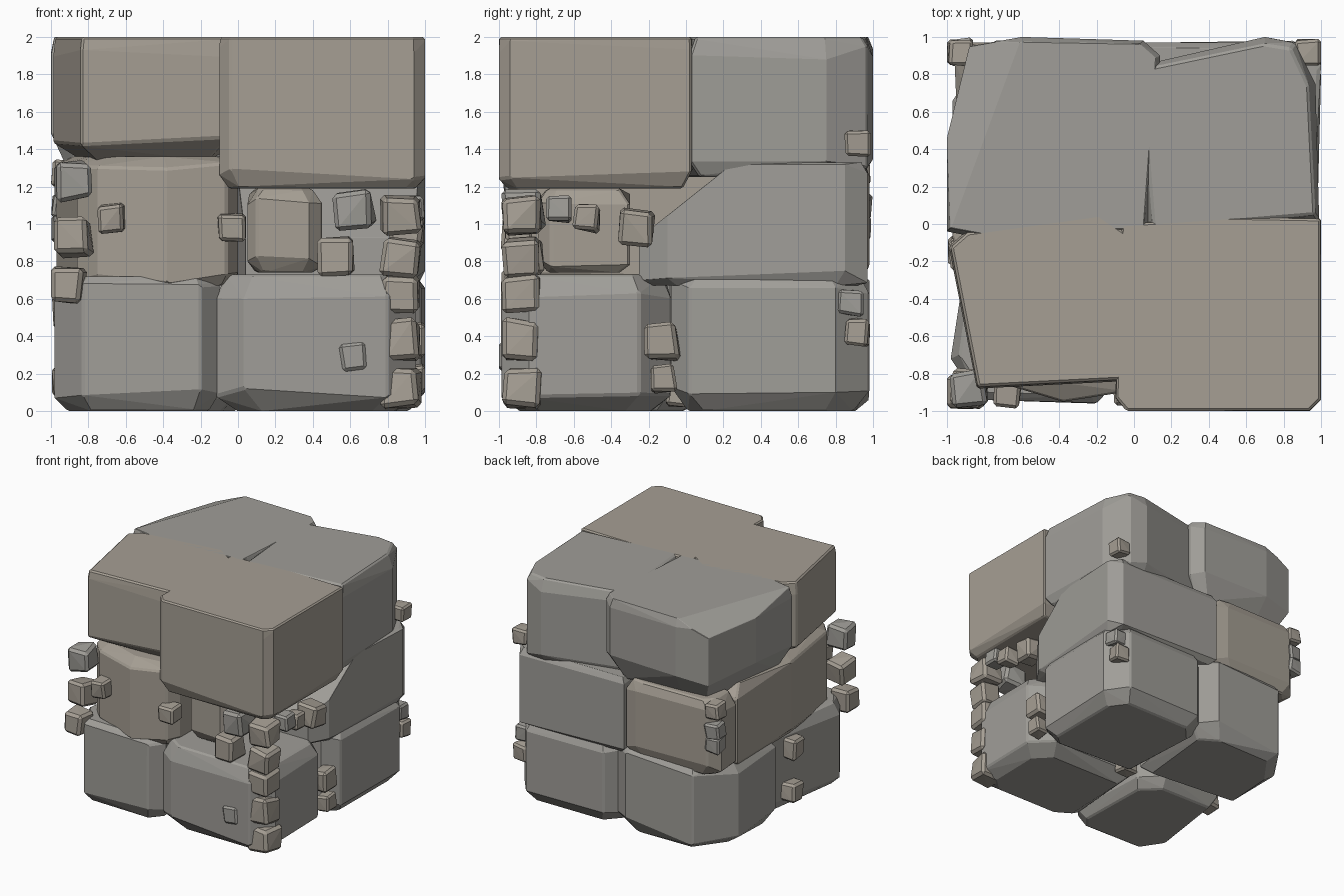
import bpy, bmesh, random
from math import radians
from mathutils import Vector, Euler

if "Cube" in bpy.data.objects:
    bpy.data.objects.remove(bpy.data.objects["Cube"])

random.seed(7)


def material(name, colour):
    m = bpy.data.materials.new(name)
    m.diffuse_color = (*colour, 1)
    m.use_nodes = True
    m.node_tree.nodes["Principled BSDF"].inputs["Base Color"].default_value = m.diffuse_color
    return m


GREY = material("grey_stone", (0.35, 0.34, 0.315))
WARM = material("warm_stone", (0.38, 0.345, 0.295))


def rehull(bm):
    bmesh.ops.convex_hull(bm, input=bm.verts)
    loose = [v for v in bm.verts if not v.link_faces]
    bmesh.ops.delete(bm, geom=loose, context='VERTS')


def hull_object(name, points, mat, bevel, cuts=()):
    bm = bmesh.new()
    for p in points:
        bm.verts.new(p)
    rehull(bm)
    for co, no in cuts:  # chisel a corner away, then close the stone
        bmesh.ops.bisect_plane(bm, geom=bm.verts[:] + bm.edges[:] + bm.faces[:],
                               plane_co=co, plane_no=no, clear_outer=True)
        bmesh.ops.delete(bm, geom=bm.edges[:], context='EDGES_FACES')
        rehull(bm)
    bmesh.ops.dissolve_limit(bm, angle_limit=radians(2), verts=bm.verts, edges=bm.edges)
    sharp = [e for e in bm.edges if len(e.link_faces) == 2 and e.calc_face_angle() > radians(45)]
    bmesh.ops.bevel(bm, geom=sharp, offset=bevel, segments=1, affect='EDGES', clamp_overlap=True)
    bmesh.ops.recalc_face_normals(bm, faces=bm.faces)
    me = bpy.data.meshes.new(name)
    bm.to_mesh(me)
    bm.free()
    me.materials.append(mat)
    ob = bpy.data.objects.new(name, me)
    bpy.context.collection.objects.link(ob)
    return ob


def block(name, mat, plan, z0, z1, low=(0.07, 0.07), high=(0.05, 0.05), cuts=()):
    """Chamfered stone: plan outline, with (height, inset) of lower and upper chamfers."""
    plan = [Vector((x, y, 0)) for x, y in plan]
    mid = sum(plan, Vector()) / len(plan)
    pts = []
    for z, inset in ((z0, low[1]), (z0 + low[0], 0), (z1 - high[0], 0), (z1, high[1])):
        for p in plan:
            d = mid - p
            wob = random.uniform(-0.04, 0.04) if inset == 0 and z < z1 else 0
            pts.append(p + d.normalized() * inset * 1.3 + Vector((0, 0, z + wob)))
    return hull_object(name, pts, mat, 0.012, cuts)


# Top course
block("top_front_left", WARM, [(-.99, -.12), (-.84, -.88), (-.05, -.84), (-.02, -.05), (-.18, .06), (-.9, -.04)],
      1.34, 2, (.11, .13), (.07, .01))
block("top_front_right", WARM, [(-.1, -.93), (-.04, -1), (.94, -1), (1, -.94), (1, .03), (.5, .04), (-.07, .0)],
      1.19, 2, (.08, .05), (.05, .003))
block("top_back_left", GREY, [(-1, -.04), (-1, .46), (-.88, .95), (-.6, 1), (.05, .98), (.14, .9), (.07, -.04), (-.8, -.08)],
      1.3, 2, (.2, .1), (.06, .02), [((-.6, 1, 2), (-.103, .038, .246))])
block("top_back_right", GREY, [(.0, .84), (.7, 1), (.86, .97), (.97, .75), (.99, .02), (.08, -.05)],
      1.25, 2, (.08, .05), (.09, .03))

# Middle course
block("middle_front_left", WARM, [(-.86, -.72), (-.75, -.84), (-.38, -.95), (-.06, -.9), (0, -.8), (0, .2), (-.5, .68),
      (-.95, .66), (-.97, -.07)], .67, 1.36, (.05, .04), (.06, .08))
block("middle_front_right", WARM, [(.05, -.72), (.1, -.79), (.38, -.79), (.45, -.72), (.43, -.3), (.06, -.3)],
      .74, 1.19, (.05, .05))
block("middle_back_right", GREY, [(.04, -.25), (.85, -.25), (.95, -.1), (1, .85), (.93, .97), (-.08, .97)],
      .67, 1.33, (.05, .05), (.04, .03), [((.9, -.22, .95), (0, -.62, .78))])
block("middle_back_left", WARM, [(-.08, .95), (-.2, .98), (-.88, .97), (-.96, .88), (-.95, .66), (-.1, .4)],
      .68, 1.34, (.07, .06), (.08, .05))

# Bottom course
block("bottom_front_left", GREY, [(-.98, -.72), (-.83, -.94), (-.2, -.96), (-.1, -.85), (-.12, -.1), (-.3, .06), (-.86, .06)],
      0, .72, (.08, .06), (.07, .04))
block("bottom_front_right", GREY, [(-.12, -.86), (.03, -.97), (.8, -.99), (.95, -.84), (.95, -.25), (.78, -.08), (-.08, -.1)],
      0, .73, (.11, .1), (.09, .05))
block("bottom_back_right", GREY, [(.86, -.08), (.98, .02), (1, .8), (.86, .98), (.12, .97), (-.03, .8), (.02, -.02)],
      0, .73, (.12, .08), (.07, .05))
block("bottom_back_left", GREY, [(-.97, .14), (-.97, .66), (-.75, .98), (-.1, .98), (.08, .85), (-.02, .05)],
      0, .73, (.1, .08), (.07, .05))


# Small rubble stones
def pebble(name, x, y, z, size):
    rot = Euler([random.uniform(-.12, .12) for _ in range(3)]).to_matrix()
    h = size / 2
    pts = []
    for sx in (-1, 1):
        for sy in (-1, 1):
            for sz in (-1, 1):
                v = Vector((sx, sy, sz * 1.03)) * h
                v = rot @ Vector(c * random.uniform(.76, 1.0) for c in v)
                pts.append(Vector((x, y, z)) + v)
    for p in pts:
        for i, lo, hi in ((0, -1, 1), (1, -1, 1), (2, 0, 2)):
            p[i] = min(max(p[i], lo), hi)
    hull_object(name, pts, WARM if random.random() < .8 else GREY, size * .1)


groups = {
    "corner_stone_front_right": (.22, [(.87, -.88, z) for z in (.12, .38, .63, .82, 1.05)]),
    "corner_stone_front_left": (.21, [(-.88, -.88, 1.23), (-.88, -.88, .93), (-.92, -.9, .67)]),
    "corner_stone_back_left": (.15, [(-.93, .92, z) for z in (1.27, 1.1, .98)]),
    "corner_stone_back_right": (.15, [(.93, .92, 1.43), (.93, .88, .58), (.93, .92, .42)]),
    "front_stone": (.16, [(-.68, -.9, 1.03), (-.03, -.9, .98), (.62, -.94, .28)]),
    "front_gap_stone": (.22, [(.62, -.87, 1.08), (.52, -.86, .83)]),
    "right_stone": (.15, [(.93, -.68, 1.08), (.92, -.53, 1.03), (.95, -.12, .17)]),
    "right_gap_stone": (.2, [(.9, -.27, .98), (.94, -.13, .37)]),
    "left_stone": (.18, [(-.91, -.16, .53), (-.91, -.14, .16)]),
    "underside_stone": (.16, [(.05, -.04, .1)]),
}
for name, (size, spots) in groups.items():
    for i, p in enumerate(spots):
        pebble(f"{name}_{i + 1}", *p, size)
